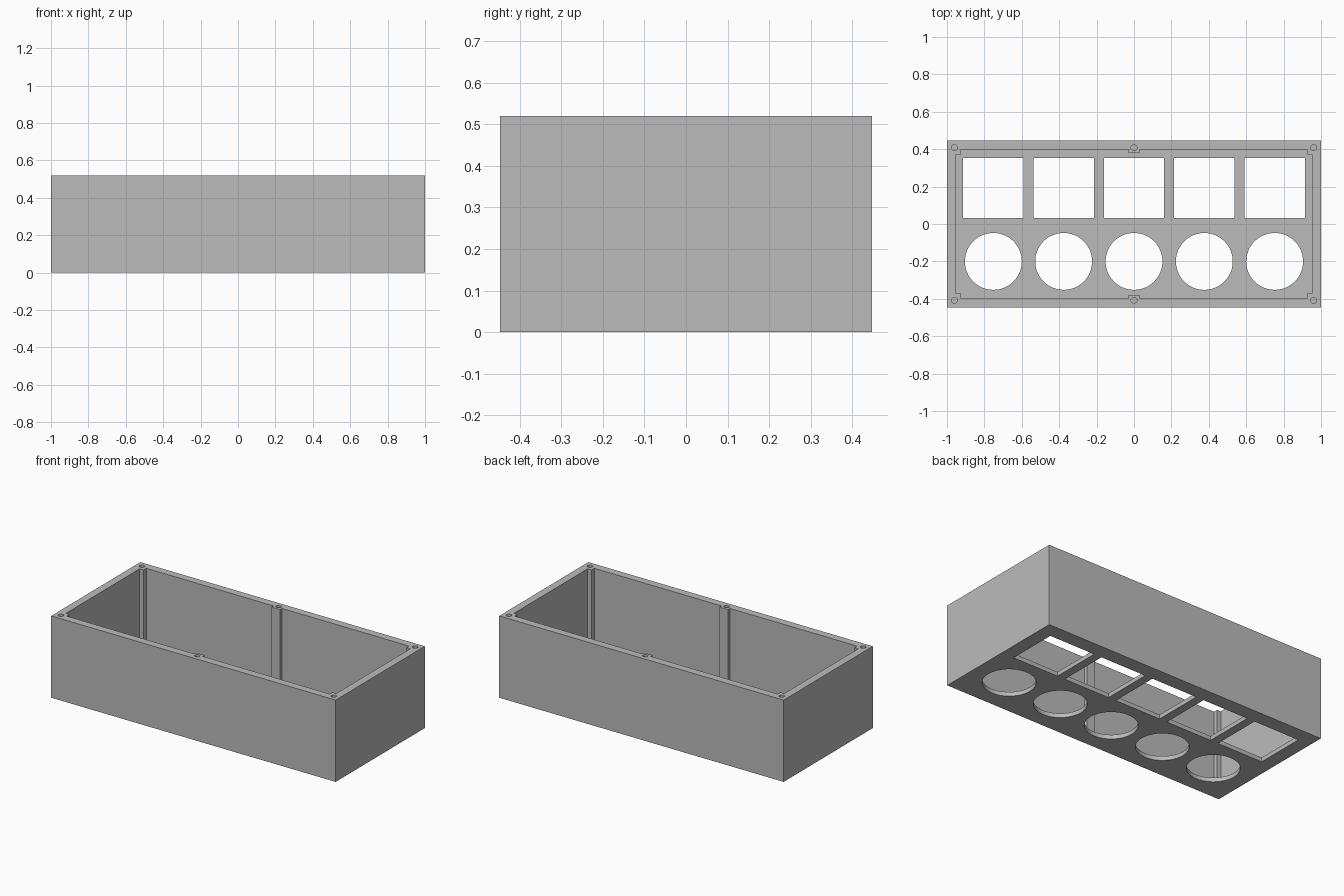
import bpy

cube = bpy.data.objects.get("Cube")
if cube:
    bpy.data.objects.remove(cube, do_unlink=True)

LENGTH, DEPTH, HEIGHT = 2.0, 0.895, 0.52
WALL, FLOOR = 0.049, 0.027

grey = bpy.data.materials.new("plain_grey")
grey.use_nodes = True
grey.diffuse_color = (0.5, 0.5, 0.5, 1)
grey.node_tree.nodes["Principled BSDF"].inputs["Base Color"].default_value = (0.5, 0.5, 0.5, 1)


def block(name, x0, x1, y0, y1, z0, z1):
    """Box given by its limits on each axis."""
    bpy.ops.mesh.primitive_cube_add(
        size=1, location=((x0 + x1) / 2, (y0 + y1) / 2, (z0 + z1) / 2))
    ob = bpy.context.object
    ob.name = name
    ob.scale = (x1 - x0, y1 - y0, z1 - z0)
    bpy.ops.object.transform_apply(location=True, scale=True)
    ob.data.materials.append(grey)
    return ob


def cylinder(name, x, y, z0, z1, radius, sides):
    bpy.ops.mesh.primitive_cylinder_add(
        vertices=sides, radius=radius, depth=z1 - z0, location=(x, y, (z0 + z1) / 2))
    ob = bpy.context.object
    ob.name = name
    ob.data.materials.append(grey)
    return ob


def combine(target, tools, operation):
    """Apply one boolean with each tool, then discard the tools."""
    for tool in tools:
        tool.hide_render = True
        mod = target.modifiers.new("shape", 'BOOLEAN')
        mod.operation, mod.solver, mod.object = operation, 'EXACT', tool
        bpy.context.view_layer.objects.active = target
        bpy.ops.object.modifier_apply(modifier=mod.name)
        bpy.data.objects.remove(tool, do_unlink=True)


# Open-topped enclosure
X, Y = LENGTH / 2, DEPTH / 2
ix, iy = X - WALL, Y - WALL
enclosure = block("enclosure", -X, X, -Y, Y, 0, HEIGHT)
combine(enclosure, [block("cavity", -ix, ix, -iy, iy, FLOOR, HEIGHT + 0.1)], 'DIFFERENCE')

# Screw posts in the corners and at the middle of the long walls
posts = []
for sy in (-1, 1):
    for sx in (-1, 0, 1):
        reach = 0.02 if sx == 0 else 0.027
        ys = sorted((sy * (iy - reach), sy * (iy + 0.02)))
        xs = sorted((sx * (ix - reach), sx * (ix + 0.02))) if sx else (-0.03, 0.03)
        posts.append(block("screw_post", *xs, *ys, FLOOR / 2, HEIGHT))
combine(enclosure, posts, 'UNION')

# Screw holes, then the square and round floor openings
cutters = [cylinder("screw_hole", sx * 0.96, sy * 0.408, HEIGHT - 0.2, HEIGHT + 0.1, 0.016, 24)
           for sx in (-1, 0, 1) for sy in (-1, 1)]
for i in range(-2, 3):
    x = i * 0.376
    cutters.append(block("square_opening", x - 0.161, x + 0.161, 0.032, 0.354, -0.1, 0.1))
    cutters.append(cylinder("round_opening", x, -0.2, -0.1, 0.1, 0.152, 64))
combine(enclosure, cutters, 'DIFFERENCE')

# Smooth the round openings, keep edges crisp
bpy.ops.object.select_all(action='DESELECT')
enclosure.select_set(True)
bpy.context.view_layer.objects.active = enclosure
bpy.ops.object.shade_smooth_by_angle(angle=0.5)
